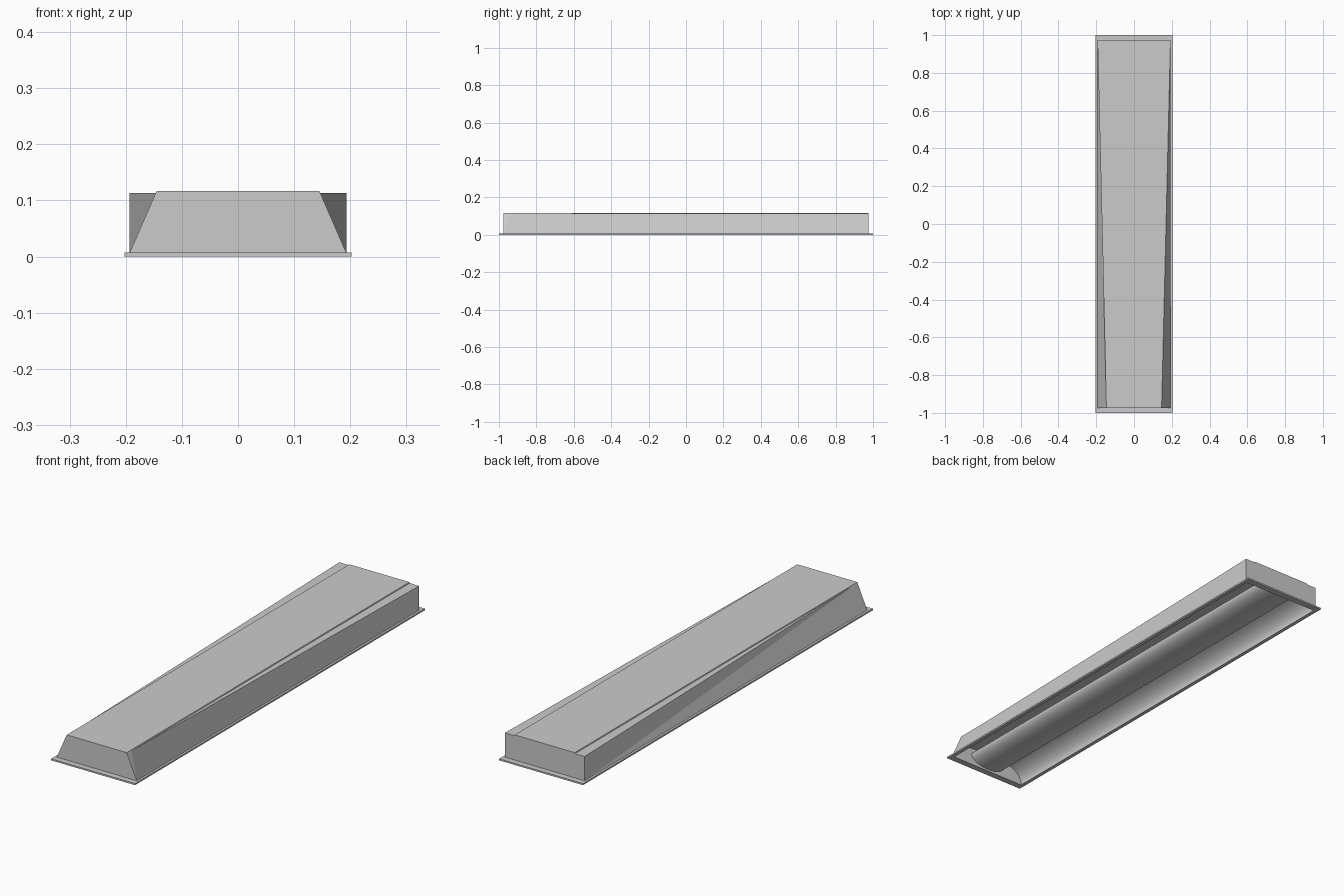
import bpy, math

if "Cube" in bpy.data.objects:
    bpy.data.objects.remove(bpy.data.objects["Cube"])

def make(name, verts, faces, smooth=False):
    me = bpy.data.meshes.new(name)
    me.from_pydata(verts, [], faces)
    me.update()
    ob = bpy.data.objects.new(name, me)
    bpy.context.collection.objects.link(ob)
    if smooth:
        bpy.ops.object.select_all(action='DESELECT')
        ob.select_set(True)
        bpy.context.view_layer.objects.active = ob
        bpy.ops.object.shade_smooth_by_angle(angle=math.radians(40))
    return ob

def extrude_profile(name, pts, y=0.972, smooth=True):
    n = len(pts)
    verts = [(x, s * y, z) for s in (-1, 1) for x, z in pts]
    faces = [(i, i + 1, n + i + 1, n + i) for i in range(n - 1)]
    return make(name, verts, faces, smooth)

L, W, H = 0.975, 0.193, 0.117
FX, FY, T = 0.2025, 1.0, 0.007

# Flat rim: rectangular ring with thickness
rings = [(FX, FY, 0), (FX, FY, T), (0.186, 0.972, T), (0.186, 0.972, 0)]
verts = [(sx * x, sy * y, z) for x, y, z in rings
         for sx, sy in ((-1, -1), (1, -1), (1, 1), (-1, 1))]
faces = [(4 * r + i, 4 * r + (i + 1) % 4,
          4 * ((r + 1) % 4) + (i + 1) % 4, 4 * ((r + 1) % 4) + i)
         for r in range(4) for i in range(4)]
make("rim_frame", verts, faces)

# Housing: trapezoid tray, open below
section = [(-W, T), (W, T), (0.145, H), (-0.145, H)]
verts = [(x, s * L, z) for s in (-1, 1) for x, z in section]
make("housing", verts, [(0, 1, 2, 3), (7, 6, 5, 4), (1, 5, 6, 2), (2, 6, 7, 3), (3, 7, 4, 0)])

# Tapering side panels, upright at the back and leaning in at the front
for s, side in ((-1, "left"), (1, "right")):
    verts = [(s * W, -L, T), (s * 0.146, -L, 0.113), (s * W, L, T),
             (s * W, L, 0.113), (s * 0.146, L, 0.113)]
    faces = [(0, 2, 3, 1), (1, 3, 4), (2, 4, 3)]
    if s < 0:
        faces = [f[::-1] for f in faces]
    make(side + "_side_panel", verts, faces)

# Curved reflector wings joining above the diffuser
for s, side in ((-1, "left"), (1, "right")):
    pts = [(s * (0.06 + 0.128 * math.cos(a)), 0.005 + 0.075 * math.sin(a))
           for a in (math.pi / 2 * i / 16 for i in range(17))]
    pts.append((0, 0.08))
    if s > 0:
        pts.reverse()
    extrude_profile(side + "_reflector", pts)

# Bowed central diffuser with upright edges
arc = [(0.09 * math.sin(a), 0.052 - 0.044 * math.cos(a))
       for a in (math.pi * (i / 24 - 0.5) for i in range(25))]
extrude_profile("diffuser", arc)
